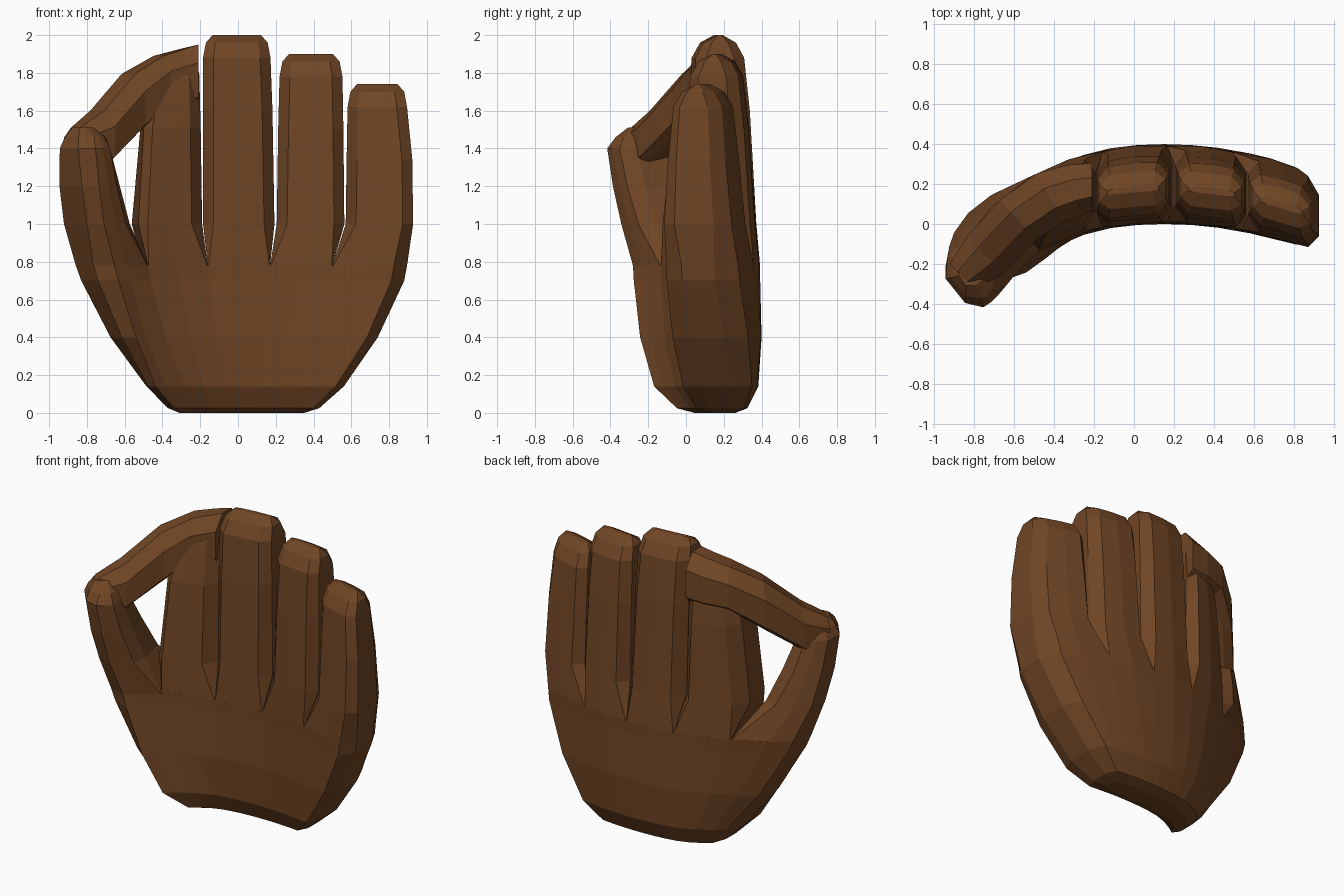
import bpy, bmesh, math

if "Cube" in bpy.data.objects:
    bpy.data.objects.remove(bpy.data.objects["Cube"])

leather = bpy.data.materials.new("brown leather")
leather.diffuse_color = (0.16, 0.06, 0.018, 1)
leather.use_nodes = True
leather.node_tree.nodes["Principled BSDF"].inputs["Base Color"].default_value = leather.diffuse_color
BASE_Z, BASE_D, EDGE, CURL = 0.78, 0.19, 0.07, 0.035


def mid(x):
    """Middle line of the cupped hand, seen from above."""
    d = abs(x - 0.15)
    return 0.2 - 0.25 * d * d if x > 0.15 else 0.2 - 0.25 * d * d - 0.12 * d ** 3


def place(x, d, z, shift=0.0):
    """Point at distance d behind the middle line; the thumb side turns inward."""
    s = max(0.0, -0.45 - x) * 1.8
    n = math.hypot(s, 1)
    return (x - d * s / n, mid(x) + shift + d / n, z)


def curl(x, xl, amount):
    """Extra forward bend toward the thumb edge."""
    return -amount * max(0.0, (-0.1 - x) / (-0.1 - xl)) ** 2


def loft(name, rings, cap_start=True, cap_end=True):
    bm = bmesh.new()
    vs = [[bm.verts.new(p) for p in r] for r in rings]
    n = len(vs[0])
    for a, b in zip(vs, vs[1:]):
        for i in range(n):
            j = (i + 1) % n
            bm.faces.new((a[i], a[j], b[j], b[i]))
    if cap_start:
        bm.faces.new(vs[0][::-1])
    if cap_end:
        bm.faces.new(vs[-1])
    bmesh.ops.recalc_face_normals(bm, faces=bm.faces)
    me = bpy.data.meshes.new(name)
    bm.to_mesh(me)
    bm.free()
    me.materials.append(leather)
    ob = bpy.data.objects.new(name, me)
    bpy.context.collection.objects.link(ob)
    return ob


def finger_ring(z, xl, xr, d, shift=0.0, left=(0.055, 0.58), right=(0.055, 0.58), slope=0.0, bend=0.0):
    """Ten-sided section; left/right give bevel width and flat side share."""
    (bl, kl), (br, kr) = left, right
    m = (xl + xr) / 2
    pts = [(xl + bl, -1), (m, -1.04), (xr - br, -1), (xr, -kr), (xr, kr),
           (xr - br, 1), (m, 1.04), (xl + bl, 1), (xl, kl), (xl, -kl)]
    return [place(x, k * d, z + slope * (x - xr), shift + curl(x, XL, bend)) for x, k in pts]


# palm: stacked curved sections from wrist to finger roots
XL, XR = -0.812, 0.895
cols = [XL, XL + EDGE, -0.645, -0.49, -0.325, -0.16, 0.005, 0.17, 0.335, 0.5,
        0.6975, XR - EDGE, XR]
rings = []
for z, xl, xr, d, bend in [(0, -0.31, 0.35, 0.06, 0.05), (0.025, -0.37, 0.43, 0.125, 0.065),
                           (0.14, -0.48, 0.56, 0.183, 0.095), (0.4, -0.645, 0.74, 0.2, 0.08),
                           (0.7, -0.785, 0.88, 0.193, 0.045), (BASE_Z, XL, XR, BASE_D, CURL)]:
    front, back = [], []
    for i, c in enumerate(cols):
        x = xl + (c - XL) / (XR - XL) * (xr - xl)
        k = 0.45 if i in (0, len(cols) - 1) else 1
        if z == BASE_Z and c in (-0.645, -0.325, 0.005, 0.335, 0.6975):
            k = 1.04
        front.append(place(x, -d * k, z, curl(x, xl, bend)))
        back.append(place(x, d * k, z, curl(x, xl, bend)))
    rings.append(front + back[::-1])
loft("palm", rings, cap_end=False)

SQUARE, OUTER = (0.004, 0.96), (EDGE, 0.45)

# four fingers: root, knuckle and tip widths, then height
fingers = [("index_finger", (-0.49, -0.16), (-0.545, -0.19), (-0.47, -0.205), 1.91),
           ("middle_finger", (-0.16, 0.17), (-0.185, 0.193), (-0.185, 0.172), 2.0),
           ("ring_finger", (0.17, 0.5), (0.205, 0.563), (0.22, 0.553), 1.9),
           ("little_finger", (0.5, 0.895), (0.57, 0.927), (0.58, 0.895), 1.74)]
for name, root, knuckle, tip, top in fingers:
    last, first = name == "little_finger", name == "index_finger"
    a, b = tip
    ml, mr = (knuckle[0] + a) / 2, (knuckle[1] + b) / 2 + (0.012 if last else 0)
    lift, sl, thin = (0.03, 0.25, 0.01) if first else (0, 0, 0)
    loft(name, [
        finger_ring(BASE_Z, *root, BASE_D, 0, SQUARE, OUTER if last else SQUARE, bend=CURL),
        finger_ring(1.0, *knuckle, 0.178, -0.007, bend=CURL / 2),
        finger_ring(top - 0.4, ml, mr, 0.152, -0.014 + lift / 2),
        finger_ring(top - 0.12, a, b, 0.128 - thin, -0.02 + lift, slope=sl),
        finger_ring(top - 0.04, a + 0.015, b - 0.015, 0.085, -0.02 + lift, (0.05, 0.5), (0.05, 0.5), sl),
        finger_ring(top, a + 0.05, b - 0.05, 0.015, -0.02 + lift, (0.03, 0.5), (0.03, 0.5), sl),
    ], cap_start=False)

# thumb leaning forward
loft("thumb", [
    finger_ring(BASE_Z, XL, -0.49, BASE_D, 0, OUTER, SQUARE, bend=CURL),
    finger_ring(1.0, -0.86, -0.6, 0.178, -0.06),
    finger_ring(1.2, -0.885, -0.66, 0.168, -0.095),
    finger_ring(1.4, -0.895, -0.71, 0.155, -0.125, (0.05, 0.5), (0.04, 0.5)),
    finger_ring(1.46, -0.88, -0.73, 0.12, -0.12, (0.05, 0.5), (0.04, 0.5)),
    finger_ring(1.51, -0.86, -0.765, 0.06, -0.105, (0.03, 0.5), (0.03, 0.5)),
], cap_start=False)

# web strap from thumb tip to index tip
path = [(-0.86, -0.265, 1.42, 0.09, 0.09), (-0.745, -0.155, 1.46, 0.14, 0.13),
        (-0.58, 0.02, 1.64, 0.155, 0.135), (-0.42, 0.13, 1.755, 0.135, 0.14),
        (-0.3, 0.17, 1.775, 0.15, 0.13), (-0.21, 0.185, 1.79, 0.16, 0.12)]
rings = []
for i, (x, y, z, hv, ht) in enumerate(path):
    p, q = path[max(i - 1, 0)], path[min(i + 1, len(path) - 1)]
    tx, ty = q[0] - p[0], q[1] - p[1]
    if i == len(path) - 1:
        ty = 0
    n = math.hypot(tx, ty)
    rings.append([(x - ty / n * ht * u, y + tx / n * ht * u, z + hv * v)
                  for u, v in [(-1, -.75), (-.6, -1), (.6, -1), (1, -.75),
                               (1, .4), (.4, 1), (-.4, 1), (-1, .4)]])
loft("web_strap", rings)
